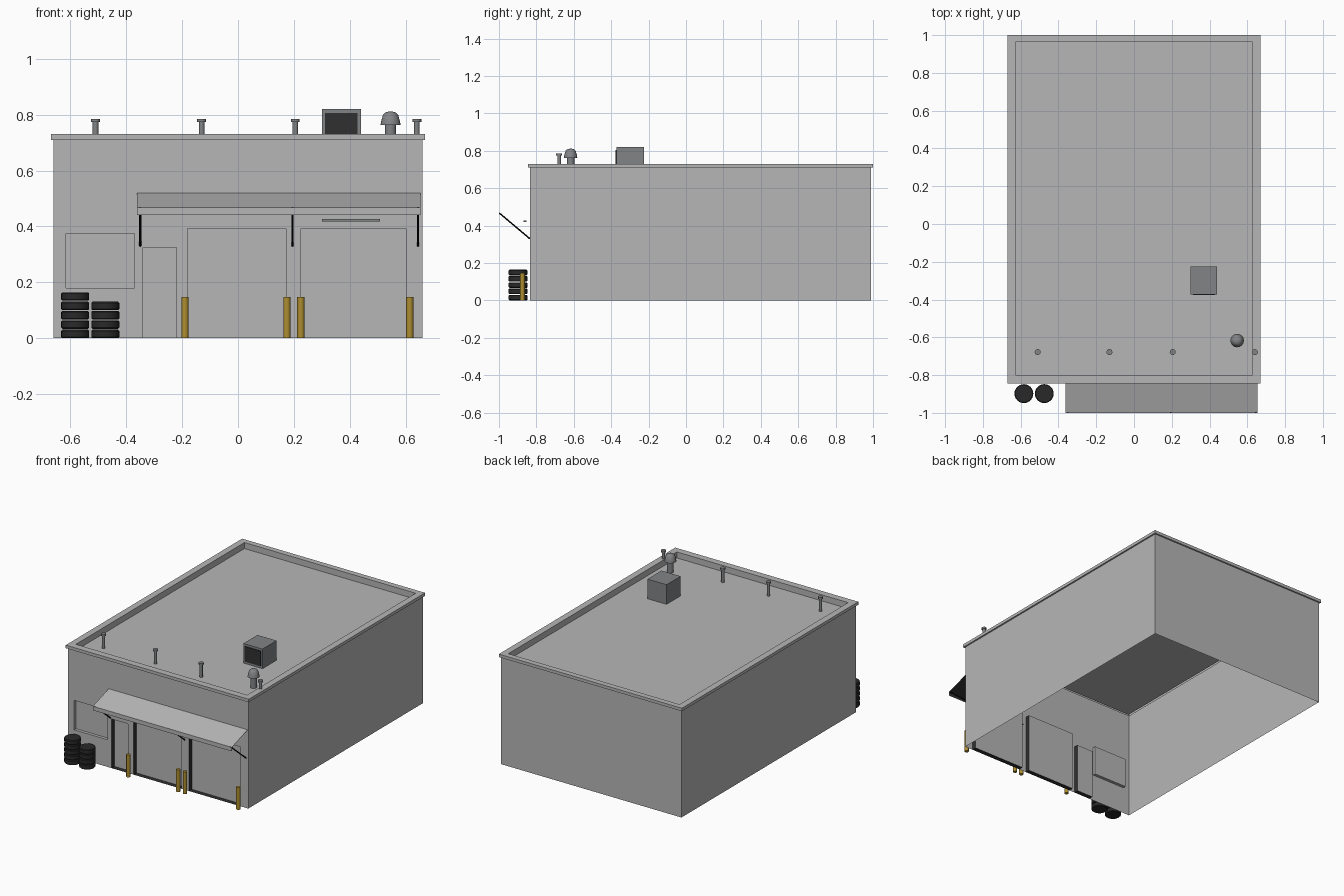
import bpy, bmesh
from math import pi
from mathutils import Vector

if "Cube" in bpy.data.objects:
    bpy.data.objects.remove(bpy.data.objects["Cube"])


def material(name, r, g, b):
    m = bpy.data.materials.new(name)
    m.use_nodes = True
    m.diffuse_color = (r, g, b, 1)
    node = next(n for n in m.node_tree.nodes if n.type == 'BSDF_PRINCIPLED')
    node.inputs["Base Color"].default_value = (r, g, b, 1)
    return m


CONCRETE = material("concrete grey", .47, .47, .47)
METAL = material("vent metal grey", .22, .23, .24)
DARK = material("dark trim", .03, .03, .03)
RUBBER = material("tyre rubber", .022, .022, .022)
YELLOW = material("bollard yellow", .42, .27, .03)
BLACK = material("bracket black", .004, .004, .004)


def finish(name, bm, *mats, normals=True):
    if normals:
        bmesh.ops.recalc_face_normals(bm, faces=bm.faces)
    mesh = bpy.data.meshes.new(name)
    bm.to_mesh(mesh)
    bm.free()
    for m in mats:
        mesh.materials.append(m)
    ob = bpy.data.objects.new(name, mesh)
    bpy.context.collection.objects.link(ob)
    return ob


def box(name, lo, hi, mat):
    bm = bmesh.new()
    bmesh.ops.create_cube(bm, size=1)
    lo, hi = Vector(lo), Vector(hi)
    for v in bm.verts:
        v.co = (lo + hi) / 2 + v.co * (hi - lo)
    return finish(name, bm, mat)


def turned(name, profile, x, y, sides, mat):
    """Closed solid turned about a vertical axis from (radius, z) pairs."""
    bm = bmesh.new()
    rings = []
    for r, z in profile:
        ring = bmesh.ops.create_circle(bm, segments=sides, radius=r)["verts"]
        for v in ring:
            v.co += Vector((x, y, z))
        rings.append(ring)
    for a, b in zip(rings, rings[1:]):
        for i in range(sides):
            j = (i + 1) % sides
            bm.faces.new((a[i], a[j], b[j], b[i]))
    bm.faces.new(rings[0])
    bm.faces.new(rings[-1])
    ob = finish(name, bm, mat)
    bpy.ops.object.select_all(action='DESELECT')
    ob.select_set(True)
    bpy.context.view_layer.objects.active = ob
    bpy.ops.object.shade_smooth_by_angle(angle=pi / 5)
    return ob


# Building shell: stacked rectangles for walls, overhanging cap, parapet and roof
WX, FRONT, BACK, TOP, ROOF = .66, -.835, .99, .71, .69
bm = bmesh.new()
levels = [(WX, FRONT, BACK, 0), (WX, FRONT, BACK, TOP), (.67, -.845, 1, TOP),
          (.67, -.845, 1, .73), (.627, -.8, .963, .73), (.627, -.8, .963, ROOF)]
rings = [[bm.verts.new(p) for p in ((-w, f, z), (w, f, z), (w, b, z), (-w, b, z))]
         for w, f, b, z in levels]
for n, (a, b) in enumerate(zip(rings, rings[1:])):
    for i in range(4):
        if n or i:  # the front wall is built around its openings below
            j = (i + 1) % 4
            bm.faces.new((a[i], a[j], b[j], b[i]))
bm.faces.new(rings[-1])
finish("building_shell", bm, CONCRETE)

# Front wall with openings: x from, x to, z from, z to
openings = {"window": (-.615, -.37, .18, .375), "side_door": (-.34, -.22, 0, .325),
            "left_garage_door": (.225, .602, 0, .392), "right_garage_door": (-.18, .172, 0, .392)}
xs = sorted({-WX, WX} | {x for o in openings.values() for x in o[:2]})
zs = sorted({0, TOP} | {z for o in openings.values() for z in o[2:]})
bm = bmesh.new()
for x0, x1 in zip(xs, xs[1:]):
    for z0, z1 in zip(zs, zs[1:]):
        cx, cz = (x0 + x1) / 2, (z0 + z1) / 2
        if any(a < cx < b and c < cz < d for a, b, c, d in openings.values()):
            continue
        bm.faces.new([bm.verts.new((x, FRONT, z))
                      for x, z in ((x0, z0), (x1, z0), (x1, z1), (x0, z1))])
bmesh.ops.remove_doubles(bm, verts=bm.verts, dist=.0001)
finish("front_wall", bm, CONCRETE, normals=False)

# Recessed panels with reveals
for name, (x0, x1, z0, z1) in openings.items():
    door = name != "window"
    depth = FRONT + (.03 if door else .02)
    bm = bmesh.new()
    outline = ((x0, z0), (x1, z0), (x1, z1), (x0, z1))
    outer = [bm.verts.new((x, FRONT, z)) for x, z in outline]
    inner = [bm.verts.new((x, depth, z)) for x, z in outline]
    bm.faces.new(inner)
    for i in range(4):
        j = (i + 1) % 4
        f = bm.faces.new((outer[i], outer[j], inner[j], inner[i]))
        f.material_index = int(door)
    finish(name, bm, CONCRETE, DARK, normals=False)

# Awning: sloping sheet with a vertical valance, dark lining beneath
for name, drop, mat in (("awning", 0, CONCRETE), ("awning_lining", .003, DARK)):
    bm = bmesh.new()
    edge = [(FRONT, .52), (-1 + drop, .467), (-1 + drop, .44)]
    rows = [[bm.verts.new((x, y, z - drop * (z > .45))) for x in (-.362, .653)]
            for y, z in edge]
    for a, b in zip(rows, rows[1:]):
        face = (a[0], b[0], b[1], a[1])
        bm.faces.new(face if not drop else face[::-1])
    finish(name, bm, mat, normals=False)

# Awning brackets
for i, x in enumerate((-.35, .195, .644)):
    bm = bmesh.new()
    start, end = Vector((x, FRONT, .33)), Vector((x, -.998, .467))
    bmesh.ops.create_cone(bm, cap_ends=True, segments=8, radius1=.004, radius2=.004,
                          depth=(end - start).length)
    turn = (end - start).to_track_quat('Z', 'Y')
    for v in bm.verts:
        v.co = turn @ v.co + (start + end) / 2
    finish(f"awning_bracket_{i + 1}", bm, BLACK)

# Lamp bar over the left garage door
box("lamp_bar", (.3, -.868, .418), (.508, -.852, .427), METAL)

# Bollards beside the garage doors
for i, x in enumerate((-.19, .175, .225, .615)):
    turned(f"bollard_{i + 1}", [(.013, 0), (.013, .147)], x, -.875, 12, YELLOW)

# Tyre stacks
for s, (x, count) in enumerate(((-.583, 5), (-.475, 4))):
    for i in range(count):
        z = i * .0335
        turned(f"tyre_{s + 1}_{i + 1}",
               [(.046, z), (.05, z + .004), (.05, z + .026), (.046, z + .03)],
               x, -.898, 24, RUBBER)

# Roof pipes with flat caps
for i, x in enumerate((-.51, -.13, .205, .64)):
    turned(f"roof_pipe_{i + 1}", [(.01, ROOF), (.01, .774), (.016, .774), (.016, .785)],
           x, -.678, 12, METAL)

# Domed roof vent
turned("roof_vent", [(.02, ROOF), (.02, .762), (.036, .762), (.034, .775), (.027, .8),
                     (.018, .808), (.006, .811)], .546, -.617, 16, METAL)

# Rooftop cooling unit with dark grille
box("cooling_unit", (.3, -.372, ROOF), (.44, -.225, .82), METAL)
box("cooling_grille", (.312, -.377, .705), (.428, -.371, .805), DARK)
